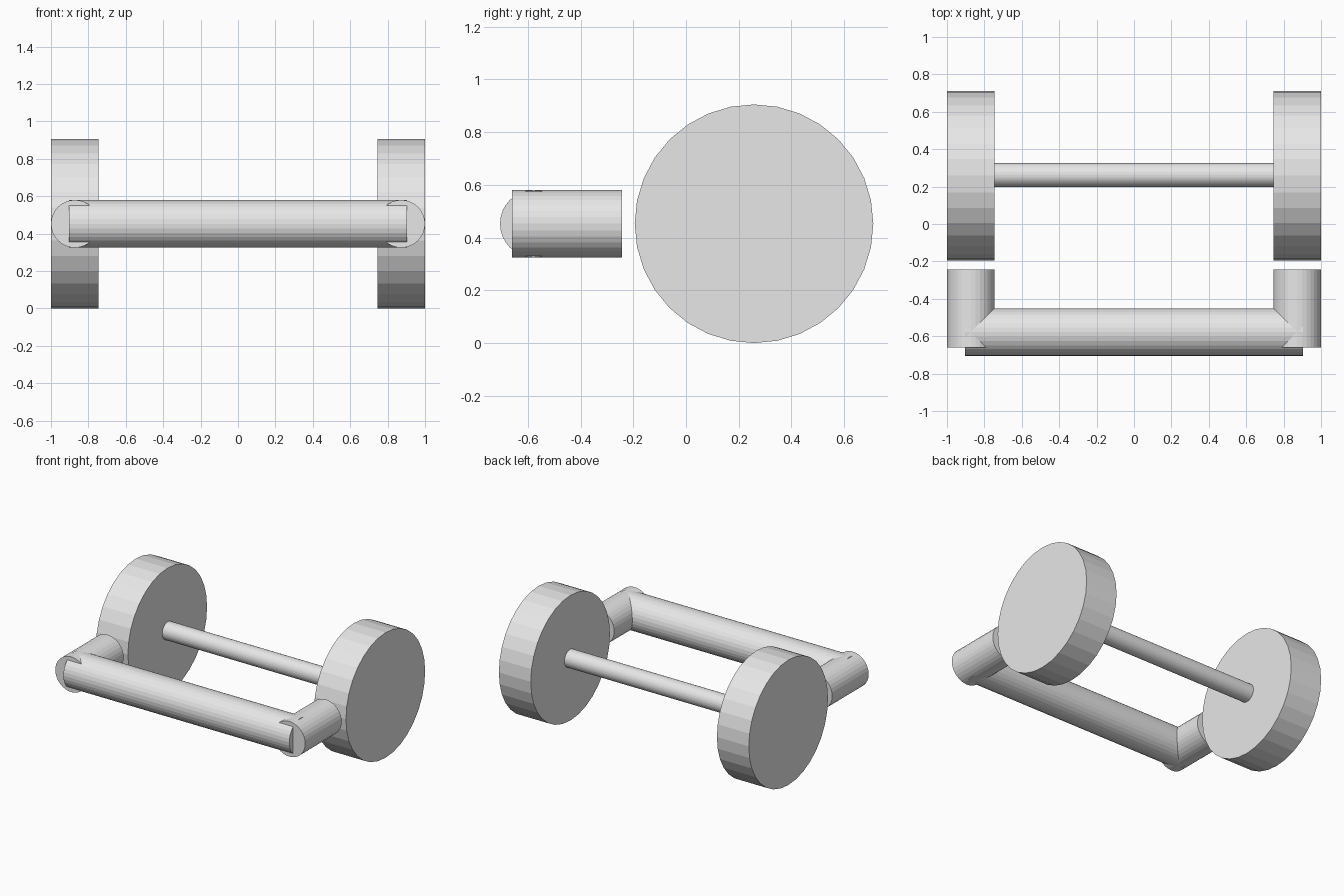
import bpy
from math import pi

if "Cube" in bpy.data.objects:
    bpy.data.objects.remove(bpy.data.objects["Cube"])

grey = bpy.data.materials.new("plain_grey")
grey.diffuse_color = (0.8, 0.8, 0.8, 1)
grey.use_nodes = True
grey.node_tree.nodes["Principled BSDF"].inputs["Base Color"].default_value = grey.diffuse_color

MID_Z = 0.4525    # shared height of every cylinder axis
TUBE_R = 0.1275


def cylinder(name, radius, start, end, axis, x=0.0, y=0.0):
    """Flat-sided cylinder running from start to end along the x or y axis."""
    mid = (start + end) / 2
    if axis == "x":
        loc, rot = (mid, y, MID_Z), (0, pi / 2, 0)
    else:
        loc, rot = (x, mid, MID_Z), (pi / 2, 0, 0)
    bpy.ops.mesh.primitive_cylinder_add(vertices=32, radius=radius,
                                        depth=end - start, location=loc, rotation=rot)
    ob = bpy.context.object
    ob.name = name
    ob.data.materials.append(grey)
    return ob


# Axle joining the wheels
cylinder("axle", 0.064, -0.76, 0.76, "x", y=0.262)

# Front bar
cylinder("front_bar", TUBE_R, -0.904, 0.904, "x", y=-0.578)

# Wheels and side arms on both sides
for side, s in (("left", -1), ("right", 1)):
    a, b = sorted((s * 0.745, s * 1.0))
    cylinder(side + "_wheel", 0.4525, a, b, "x", y=0.258)
    cylinder(side + "_arm", TUBE_R, -0.66, -0.243, "y", x=s * 0.8725)
